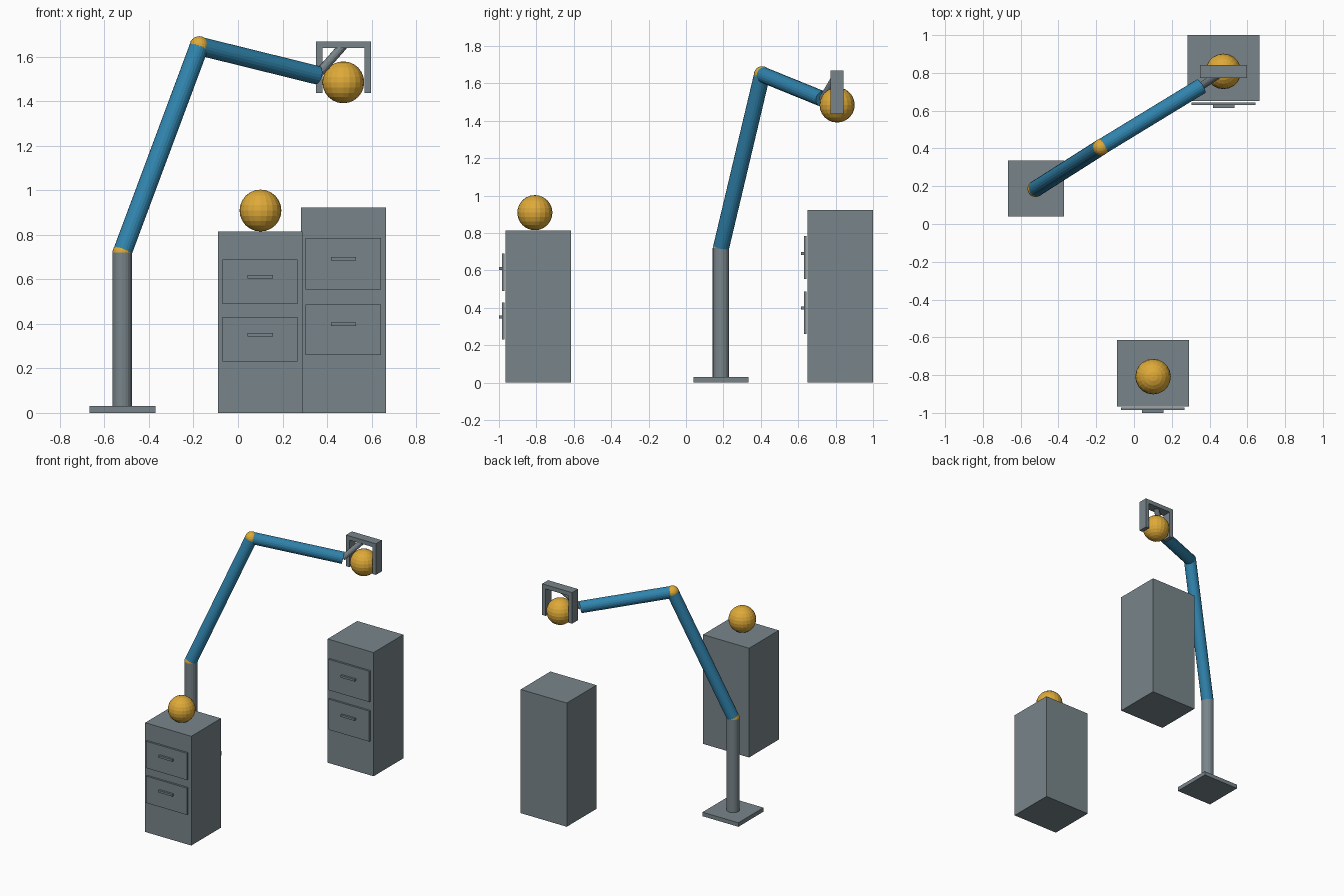
import bpy
from mathutils import Vector

if "Cube" in bpy.data.objects:
    bpy.data.objects.remove(bpy.data.objects["Cube"])


def material(name, rgb):
    m = bpy.data.materials.new(name)
    m.diffuse_color = (*rgb, 1)
    m.use_nodes = True
    m.node_tree.nodes["Principled BSDF"].inputs["Base Color"].default_value = m.diffuse_color
    return m


GREY = material("steel grey", (0.19, 0.235, 0.255))
BLUE = material("arm blue", (0.03, 0.23, 0.42))
OCHRE = material("ochre yellow", (0.73, 0.40, 0.04))


def finish(name, mat):
    ob = bpy.context.object
    ob.name = name
    ob.data.materials.append(mat)
    return ob


def box(name, x, y, z, mat=GREY):
    """Box from (min, max) ranges on each axis."""
    lo, hi = Vector((x[0], y[0], z[0])), Vector((x[1], y[1], z[1]))
    bpy.ops.mesh.primitive_cube_add(size=1, location=(lo + hi) / 2)
    bpy.context.object.scale = hi - lo
    return finish(name, mat)


def rod(name, a, b, r, mat, sides=20):
    """Cylinder between two points."""
    a, b = Vector(a), Vector(b)
    bpy.ops.mesh.primitive_cylinder_add(vertices=sides, radius=r,
                                        depth=(b - a).length, location=(a + b) / 2)
    bpy.context.object.rotation_euler = (b - a).to_track_quat('Z', 'Y').to_euler()
    return finish(name, mat)


def ball(name, c, r, seg=20, rings=12):
    bpy.ops.mesh.primitive_uv_sphere_add(segments=seg, ring_count=rings, radius=r, location=c)
    return finish(name, OCHRE)


def cabinet(name, x0, y0, height, drawers, handle_z):
    """Cabinet with two drawer fronts and bar handles on its front."""
    box(name + "_body", (x0, x0 + 0.38), (y0, y0 + 0.35), (0, height))
    for i, (z, hz) in enumerate(zip(drawers, handle_z)):
        box(f"{name}_drawer_{i}", (x0 + 0.02, x0 + 0.358), (y0 - 0.02, y0 - 0.006), z)
        box(f"{name}_handle_{i}", (x0 + 0.133, x0 + 0.247), (y0 - 0.035, y0 - 0.02),
            (hz - 0.008, hz + 0.008))


# Cabinets
cabinet("front_cabinet", -0.09, -0.965, 0.815, [(0.23, 0.43), (0.49, 0.69)], (0.351, 0.611))
cabinet("rear_cabinet", 0.284, 0.65, 0.923, [(0.26, 0.488), (0.555, 0.785)], (0.399, 0.692))

# Arm stand, links and joints
shoulder = (-0.52, 0.187, 0.72)
elbow = (-0.174, 0.407, 1.648)
wrist = (0.356, 0.73, 1.517)
box("base_plate", (-0.667, -0.371), (0.039, 0.335), (0, 0.03))
rod("post", (-0.52, 0.187, 0.03), shoulder, 0.044, GREY)
rod("upper_arm", shoulder, elbow, 0.043, BLUE)
rod("forearm", elbow, wrist, 0.042, BLUE)
ball("shoulder_joint", shoulder, 0.044)
ball("elbow_joint", elbow, 0.044)

# Gripper frame
gx, gy = (0.35, 0.597), (0.773, 0.843)
rod("gripper_link", wrist, (0.473, 0.808, 1.65), 0.02, GREY, 12)
box("gripper_bar", gx, gy, (1.638, 1.669))
for side, x in (("left", (gx[0], gx[0] + 0.029)), ("right", (gx[1] - 0.029, gx[1]))):
    box(f"gripper_finger_{side}", x, gy, (1.437, 1.638))

# Loose balls: one held, one on the front cabinet
ball("held_ball", (0.473, 0.808, 1.485), 0.094)
ball("cabinet_ball", (0.101, -0.808, 0.909), 0.094)
